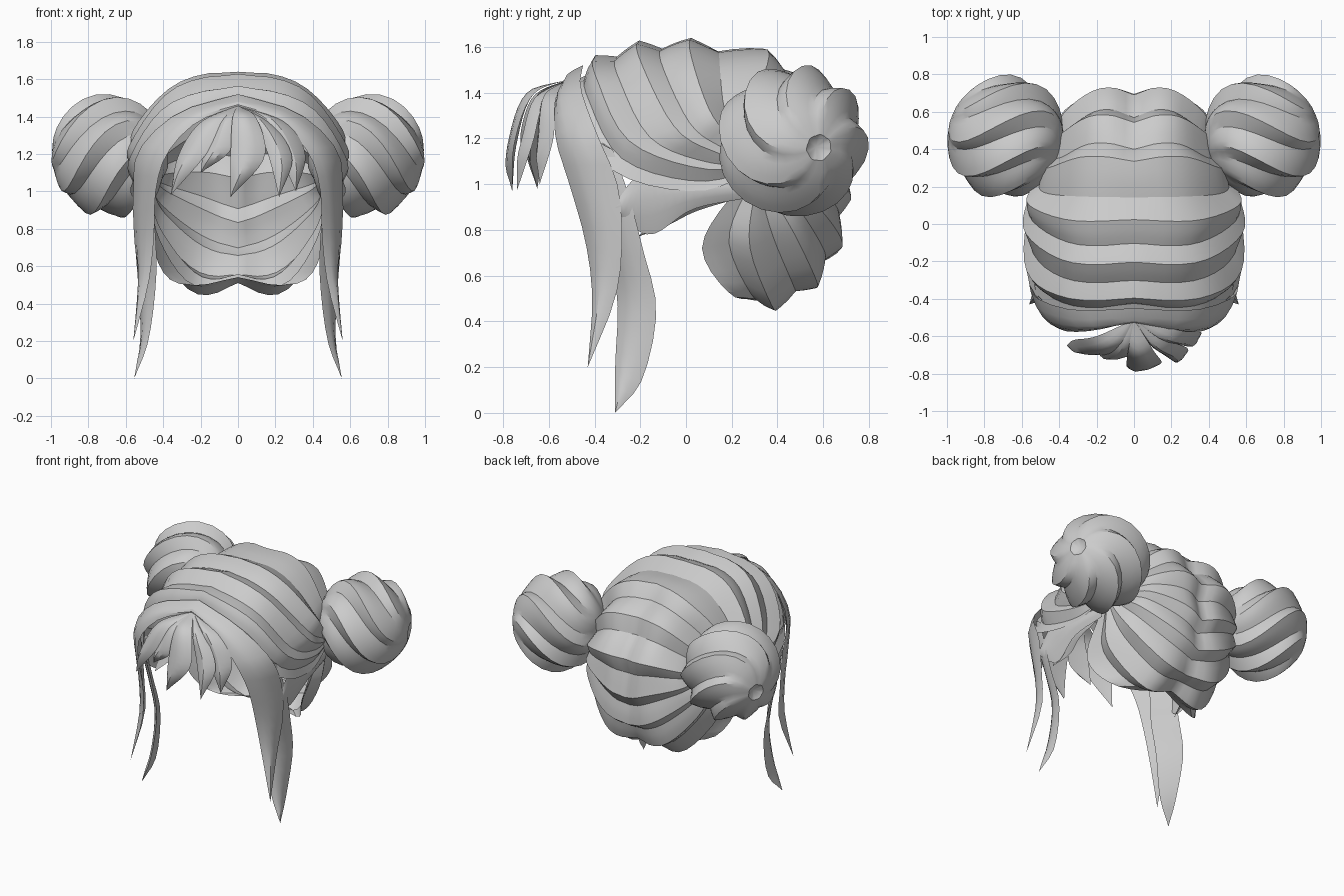
import bpy, bmesh, math
from mathutils import Vector as V

if "Cube" in bpy.data.objects:
    bpy.data.objects.remove(bpy.data.objects["Cube"])


def make(name, verts, faces, mirror=True, angle=28):
    bm = bmesh.new()
    vs = [bm.verts.new(v) for v in verts]
    for f in faces:
        bm.faces.new([vs[i] for i in f])
    bmesh.ops.remove_doubles(bm, verts=bm.verts, dist=0.0005)
    bmesh.ops.recalc_face_normals(bm, faces=bm.faces)
    me = bpy.data.meshes.new(name)
    bm.to_mesh(me)
    bm.free()
    ob = bpy.data.objects.new(name, me)
    bpy.context.collection.objects.link(ob)
    bpy.ops.object.select_all(action='DESELECT')
    ob.select_set(True)
    bpy.context.view_layer.objects.active = ob
    bpy.ops.object.shade_smooth_by_angle(angle=math.radians(angle))
    if mirror:
        m = ob.modifiers.new("mirror", 'MIRROR')
        m.merge_threshold = 0.001
    return ob


def spline(pts, t):
    """Catmull-Rom point at t in 0..1 through all points."""
    pts = [V(p) for p in pts]
    n = len(pts) - 1
    i = min(int(t * n), n - 1)
    f = t * n - i
    b, c = pts[i], pts[i + 1]
    a = pts[i - 1] if i else b * 2 - c
    d = pts[i + 2] if i + 2 <= n else c * 2 - b
    return 0.5 * (2 * b + (c - a) * f + (2 * a - 5 * b + 4 * c - d) * f * f
                  + (3 * b - a - 3 * c + d) * f ** 3)


def grid(rows, cols, wrap=False):
    last = cols if wrap else cols - 1
    return [(r * cols + c, r * cols + (c + 1) % cols,
             (r + 1) * cols + (c + 1) % cols, (r + 1) * cols + c)
            for r in range(rows - 1) for c in range(last)]


def lock(name, edge_a, edge_b, bulge=0.04, mirror=True, steps=16):
    """Tapered hair lock between two edge curves, ridged on its outer side."""
    profile = [(0, 0), (0.2, 0.7), (0.42, 1), (0.7, 0.75), (1, 0), (0.5, 0.15)]
    verts = []
    for s in range(steps + 1):
        t = s / steps
        a, b = spline(edge_a, t), spline(edge_b, t)
        mid = (a + b) / 2
        out = V((mid.x, mid.y + 0.1, 0)).normalized()
        h = bulge * min(1, (b - a).length / 0.1)
        verts += [a.lerp(b, w) + out * h * k for w, k in profile]
    return make(name, verts, grid(steps + 1, len(profile), True), mirror)


# Scalp hair: ridge guides run from the parting to the bun
anchor = (.5, .35, 1.08)
top_guides = [
    [(0, -.50, 1.48), (.36, -.49, 1.35), (.56, -.32, 1.06), (.555, .05, .97)],
    [(0, -.42, 1.59), (.38, -.39, 1.46), (.575, -.25, 1.19), (.57, .06, 1.07)],
    [(0, -.22, 1.66), (.36, -.20, 1.54), (.58, -.05, 1.25), (.57, .13, 1.14)],
    [(0, .02, 1.675), (.34, .02, 1.57), (.56, .10, 1.33), (.55, .20, 1.20)],
    [(0, .35, 1.625), (.27, .36, 1.54), (.46, .30, 1.36), (.50, .32, 1.20)],
    [(0, .57, 1.45), (.22, .58, 1.42), (.38, .49, 1.29), (.45, .40, 1.18)],
]
back_guides = [
    [(0, .725, 1.19), (.20, .72, 1.20), (.37, .60, 1.15), (.44, .46, 1.10)],
    [(0, .73, .90), (.18, .71, .97), (.37, .61, 1.03), (.44, .46, 1.06)],
    [(0, .69, .68), (.22, .67, .78), (.41, .55, .93), (.46, .42, 1.02)],
    [(0, .57, .53), (.23, .57, .58), (.42, .47, .79), (.48, .36, .98)],
    [(0, .40, .48), (.24, .38, .46), (.45, .28, .72), (.49, .30, .95)],
    [(0, .33, .51), (.34, .20, .515), (.46, .07, .72), (.48, .20, .95)],
]
guides = [g + [anchor] for g in top_guides + back_guides]
bands, across, along = len(guides) - 1, 5, 18
verts = []
for k in range(bands * across + 1):
    band, f = divmod(k, across)
    f /= across
    groove = f / 0.4 if f <= 0.4 else (1 - f) / 0.6
    for s in range(along + 1):
        u = s / along
        column = [spline(g, u) for g in guides]
        p = spline(column, k / (bands * across))
        j = min(band, bands - 1)
        width = (column[j + 1] - column[j]).length
        inward = (V((0, .08, 1.05)) - p).normalized()
        p += inward * groove * min(0.05, width * 0.22)
        p += inward * 0.035 * max(0, 1 - u * 8)      # parting crease
        if s == 0:
            p.x = 0
        verts.append(p)
make("scalp_hair", verts, grid(bands * across + 1, along + 1))

# Twisted buns
centre = V((.685, .465, 1.19))
axis = V((.92, .38, -.1)).normalized()
e1 = axis.cross(V((0, 0, 1))).normalized()
e2 = axis.cross(e1)
ridges, per, rings = 7, 6, 18
verts = []
for r in range(rings + 1):
    th = math.pi * r / rings
    for c in range(ridges * per):
        f = (c % per) / per
        saw = f / 0.34 if f <= 0.34 else (1 - f) / 0.66
        rad = 0.34 - 0.06 * saw * math.sin(th) ** 0.5
        ang = math.tau * c / (ridges * per) + 1.1 * math.cos(th)
        h = math.cos(th) * (0.31 if r > 0 else 0.27)
        verts.append(centre + axis * h + rad * math.sin(th)
                     * (e1 * math.cos(ang) + e2 * math.sin(ang)))
make("hair_bun", verts, grid(rings + 1, ridges * per, True))

# Long face-framing locks
lock("front_side_lock",
     [(0, -.52, 1.45), (.22, -.57, 1.37), (.38, -.57, 1.2), (.44, -.51, 1.0),
      (.45, -.44, .75), (.48, -.41, .5), (.56, -.43, .2)],
     [(0, -.45, 1.52), (.32, -.46, 1.42), (.53, -.39, 1.22), (.56, -.30, 1.0),
      (.555, -.28, .75), (.53, -.31, .5), (.56, -.43, .2)], 0.03)
lock("rear_side_lock",
     [(.46, -.42, 1.22), (.47, -.40, 1.0), (.44, -.35, .75), (.44, -.30, .5),
      (.48, -.31, .2), (.555, -.31, 0)],
     [(.53, -.32, 1.15), (.555, -.25, .95), (.55, -.19, .72), (.53, -.13, .45),
      (.52, -.19, .15), (.555, -.31, 0)], 0.025)

# Loose locks sweeping forward from under each bun
lock("temple_lock",
     [(.50, .27, 1.02), (.54, .0, 1.02), (.55, -.2, 1.04), (.55, -.32, .90)],
     [(.50, .27, .94), (.53, .03, .89), (.52, -.16, .78), (.55, -.32, .89)], 0.02)
lock("lower_temple_lock",
     [(.50, .2, .96), (.53, .0, .92), (.53, -.12, .86), (.52, -.21, .77)],
     [(.50, .2, .93), (.50, .04, .88), (.48, -.08, .82), (.52, -.21, .77)], 0.02)

# Centre fringe
root = (0, -.51, 1.46)
fringe = {
    "fringe_centre": ([root, (-.03, -.67, 1.39), (-.04, -.74, 1.18), (-.04, -.76, .97)],
                      [root, (.10, -.67, 1.39), (.14, -.75, 1.18), (-.04, -.76, .97)]),
    "fringe_right": ([root, (.08, -.64, 1.38), (.16, -.70, 1.2), (.22, -.74, .97)],
                     [root, (.18, -.62, 1.36), (.29, -.67, 1.18), (.22, -.74, .97)]),
    "fringe_far_right": ([root, (.13, -.61, 1.38), (.22, -.64, 1.2), (.31, -.64, 1.0)],
                         [root, (.25, -.57, 1.37), (.36, -.58, 1.2), (.31, -.64, 1.0)]),
    "fringe_left": ([root, (-.20, -.60, 1.37), (-.32, -.62, 1.19), (-.36, -.65, .98)],
                    [root, (-.07, -.65, 1.38), (-.17, -.70, 1.20), (-.36, -.65, .98)]),
    "fringe_near_left": ([root, (-.10, -.62, 1.38), (-.18, -.67, 1.22), (-.20, -.68, 1.1)],
                         [root, (-.01, -.65, 1.39), (-.04, -.71, 1.22), (-.20, -.68, 1.1)]),
}
for name, (a, b) in fringe.items():
    lock(name, a, b, 0.035, mirror=False)
